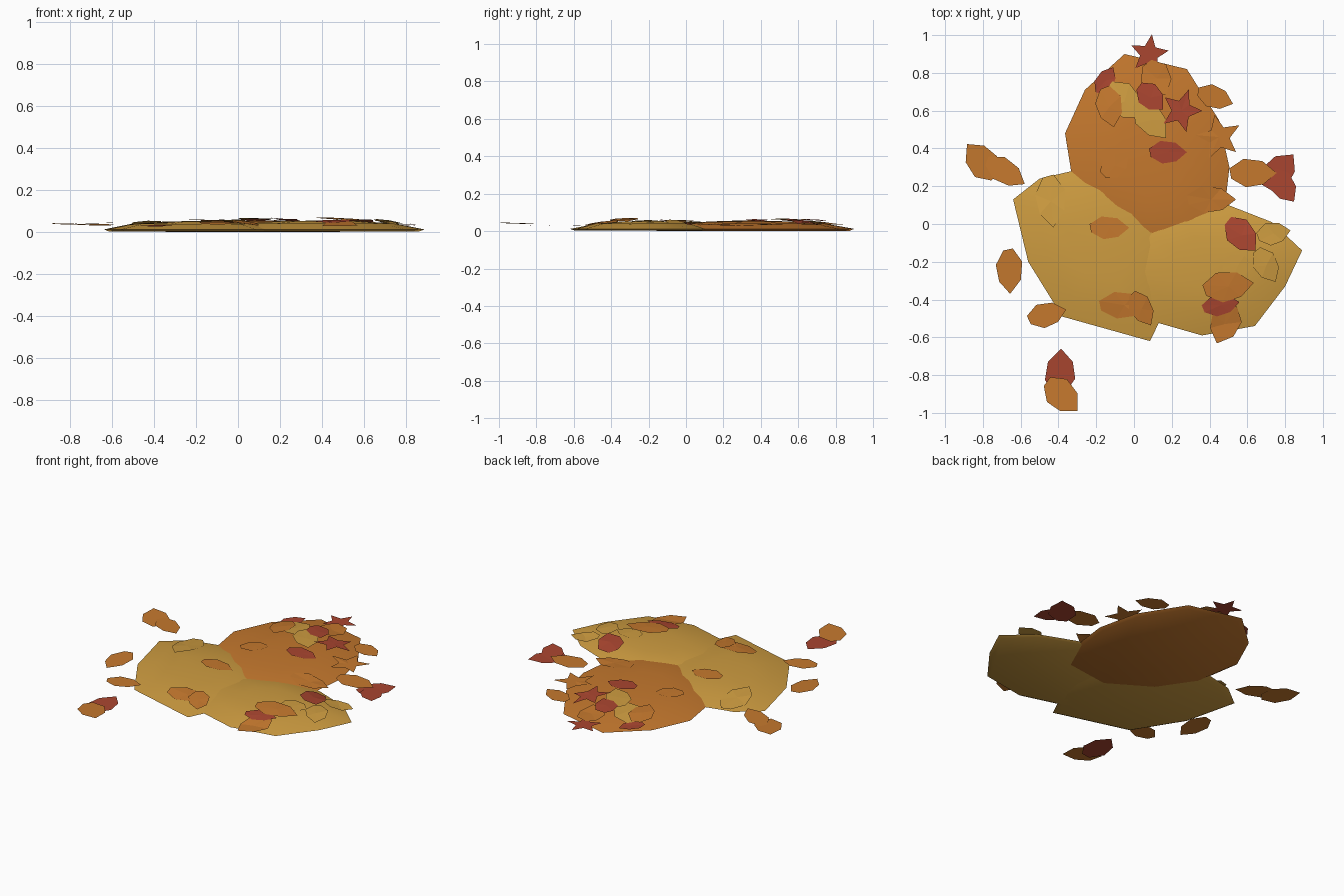
import bpy, math, random
from mathutils import Vector
from mathutils.bvhtree import BVHTree

if "Cube" in bpy.data.objects:
    bpy.data.objects.remove(bpy.data.objects["Cube"])

random.seed(4)


def material(name, rgb):
    m = bpy.data.materials.new(name)
    m.diffuse_color = (*rgb, 1)
    m.use_nodes = True
    m.node_tree.nodes["Principled BSDF"].inputs["Base Color"].default_value = m.diffuse_color
    return m


ORANGE = material("orange", (0.56, 0.19, 0.027))
YELLOW = material("golden yellow", (0.62, 0.335, 0.052))
RED = material("rust red", (0.40, 0.06, 0.029))


def make(name, verts, faces, mat):
    me = bpy.data.meshes.new(name)
    me.from_pydata(verts, [], faces)
    me.materials.append(mat)
    ob = bpy.data.objects.new(name, me)
    bpy.context.collection.objects.link(ob)
    return ob


# Low mounds: shrinking copies of an outline, closed by a peak and a flat base
trees = []


def mound(name, outline, peak, height, base, mat):
    n = len(outline)
    px, py = peak
    verts = []
    for scale, z in ((0.95, base), (1.0, 0.012), (0.72, 0.72 * height), (0.38, 0.93 * height)):
        verts += [(px + (x - px) * scale, py + (y - py) * scale, z) for x, y in outline]
    verts.append((px, py, height))
    faces = [tuple(reversed(range(n)))]
    for r in range(3):
        for i in range(n):
            j = (i + 1) % n
            faces.append((r * n + i, r * n + j, r * n + n + j, r * n + n + i))
    faces += [(3 * n + i, 3 * n + (i + 1) % n, 4 * n) for i in range(n)]
    ob = make(name, verts, faces, mat)
    for p in ob.data.polygons:
        p.use_smooth = p.index > 0
    ob.data.set_sharp_from_angle(angle=math.radians(30))
    trees.append(BVHTree.FromPolygons([Vector(v) for v in verts], faces))


mound("back_mound", [(-0.05, 0.90), (-0.26, 0.71), (-0.365, 0.48), (-0.32, 0.2), (-0.17, -0.02),
                     (0.09, -0.18), (0.38, -0.14), (0.48, 0.08), (0.505, 0.3), (0.45, 0.55),
                     (0.28, 0.82)], (0.08, 0.33), 0.056, 0.0, ORANGE)
mound("left_mound", [(-0.64, 0.13), (-0.56, -0.2), (-0.38, -0.49), (0.085, -0.62), (0.2, -0.38),
                     (0.25, -0.1), (0.1, 0.18), (-0.15, 0.3), (-0.33, 0.28), (-0.5, 0.24)],
      (-0.18, -0.13), 0.053, 0.003, YELLOW)
mound("right_mound", [(0.89, -0.14), (0.73, 0.01), (0.5, 0.1), (0.2, 0.13), (-0.06, -0.02),
                      (-0.12, -0.28), (0.08, -0.51), (0.36, -0.59), (0.64, -0.54), (0.80, -0.33)],
      (0.4, -0.2), 0.055, 0.003, YELLOW)


def ground(x, y):
    """Height a leaf rests at: the mounds, or loosely above the floor."""
    best = 0.024
    for t in trees:
        hit = t.ray_cast(Vector((x, y, 1)), Vector((0, 0, -1)))[0]
        if hit:
            best = max(best, hit.z)
    return best


# Leaf outlines, one unit long along x
OVAL = [(0.5, 0), (0.2, 0.42), (-0.2, 0.5), (-0.5, 0.16), (-0.46, -0.2), (-0.15, -0.5), (0.22, -0.4)]
STAR = [(math.cos(k * math.pi / 5) * (0.5 if k % 2 == 0 else 0.23),
         math.sin(k * math.pi / 5) * (0.5 if k % 2 == 0 else 0.23)) for k in range(10)]


def leaf(name, shape, x, y, length, width, angle, lift, mat):
    """Thin single-sided leaf, draped over the pile, slightly tilted."""
    c, s = math.cos(math.radians(angle)), math.sin(math.radians(angle))
    tilt = random.uniform(-0.04, 0.04)
    verts = []
    for u, v in [(0, 0)] + shape:
        a, b = u * length, v * width
        vx, vy = x + a * c - b * s, y + a * s + b * c
        verts.append((vx, vy, ground(vx, vy) + 0.006 + lift * 0.004 + tilt * a))
    n = len(shape)
    make(name, verts, [(0, i + 1, (i + 1) % n + 1) for i in range(n)], mat)


# x, y, length, width, angle, stacking level
orange_leaves = [
    (-0.13, -0.02, 0.21, 0.12, 0, 0), (-0.10, 0.31, 0.17, 0.12, 35, 0),
    (-0.05, -0.43, 0.27, 0.14, 0, 0), (0.04, -0.45, 0.2, 0.12, -60, 1),
    (-0.66, -0.25, 0.24, 0.14, -88, 1), (-0.46, -0.48, 0.21, 0.13, 15, 1),
    (-0.81, 0.335, 0.23, 0.16, 130, 2), (-0.68, 0.275, 0.24, 0.13, -32, 3),
    (0.41, 0.13, 0.26, 0.14, 0, 0), (0.63, 0.27, 0.25, 0.15, 0, 3),
    (0.43, 0.67, 0.2, 0.12, -20, 1), (0.12, 0.77, 0.2, 0.16, -60, 1),
    (-0.13, 0.62, 0.22, 0.14, -78, 2), (0.50, -0.33, 0.27, 0.16, 8, 2),
    (0.48, -0.53, 0.22, 0.16, -112, 0), (-0.38, -0.91, 0.23, 0.16, -45, 3)]
red_leaves = [
    (-0.39, -0.78, 0.24, 0.16, 88, 0), (0.57, -0.06, 0.22, 0.15, -48, 1),
    (0.46, -0.43, 0.2, 0.11, 10, 1), (0.18, 0.38, 0.2, 0.12, 0, 0),
    (0.09, 0.67, 0.18, 0.13, -45, 3), (-0.15, 0.76, 0.16, 0.1, 60, 0),
    (0.77, 0.28, 0.23, 0.16, 50, 0), (0.79, 0.2, 0.2, 0.13, -55, 1)]
yellow_leaves = [
    (-0.44, 0.12, 0.28, 0.16, -85, 0), (0.74, -0.05, 0.18, 0.12, 10, 3),
    (0.70, -0.22, 0.2, 0.13, -60, 1), (0.55, -0.22, 0.17, 0.12, 0, 0),
    (-0.05, 0.65, 0.24, 0.17, -45, 1), (0.09, 0.55, 0.25, 0.15, -50, 2)]

for label, mat, rows in (("orange", ORANGE, orange_leaves), ("red", RED, red_leaves),
                         ("yellow", YELLOW, yellow_leaves)):
    for i, row in enumerate(rows):
        leaf(f"{label}_leaf_{i + 1}", OVAL, *row, mat)

# Star-shaped leaves
leaf("red_star_leaf_1", STAR, 0.08, 0.90, 0.21, 0.21, 82, 0, RED)
leaf("red_star_leaf_2", STAR, 0.25, 0.60, 0.24, 0.22, 70, 2, RED)
leaf("orange_star_leaf", STAR, 0.45, 0.46, 0.25, 0.24, 30, 1, ORANGE)
